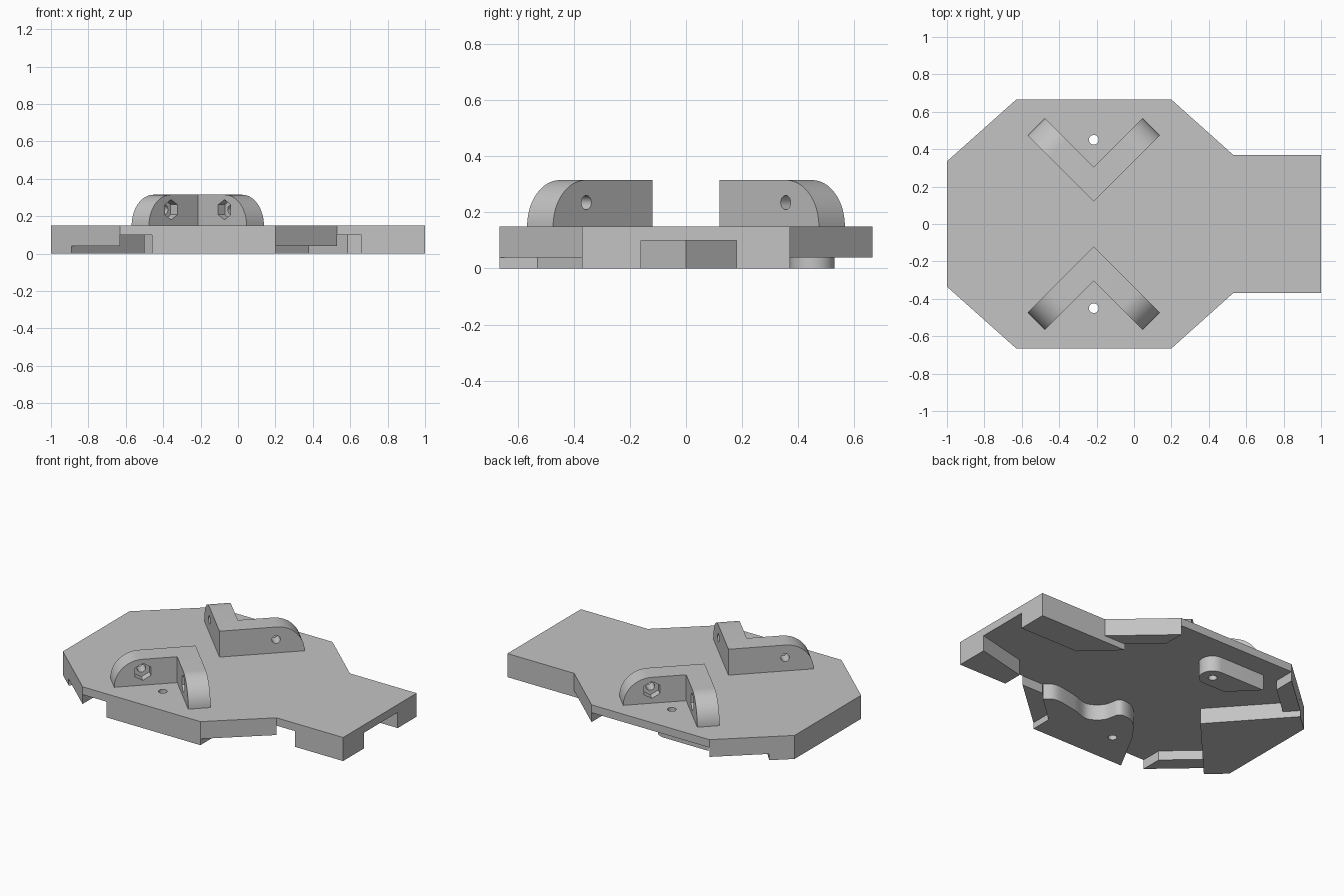
import bpy, bmesh, math
from mathutils import Vector, Matrix

cube = bpy.data.objects.get("Cube")
if cube:
    bpy.data.objects.remove(cube, do_unlink=True)

grey = bpy.data.materials.new("plain_grey")
grey.use_nodes = True
grey.diffuse_color = (0.55, 0.55, 0.55, 1)
grey.node_tree.nodes["Principled BSDF"].inputs["Base Color"].default_value = (0.55, 0.55, 0.55, 1)

CX = -0.215            # x of the bracket centre line
HOLE_Y = 0.45          # screw holes at +/- this y
CEIL, TOP = 0.10, 0.15  # underside and top of the deck


def finish(bm, name):
    bmesh.ops.recalc_face_normals(bm, faces=bm.faces)
    me = bpy.data.meshes.new(name)
    bm.to_mesh(me)
    bm.free()
    me.materials.append(grey)
    ob = bpy.data.objects.new(name, me)
    bpy.context.collection.objects.link(ob)
    return ob


def activate(ob):
    bpy.ops.object.select_all(action='DESELECT')
    ob.select_set(True)
    bpy.context.view_layer.objects.active = ob


def prism(name, outline, z0, z1):
    bm = bmesh.new()
    face = bm.faces.new([bm.verts.new((x, y, z0)) for x, y in outline])
    ext = bmesh.ops.extrude_face_region(bm, geom=[face])
    verts = [g for g in ext["geom"] if isinstance(g, bmesh.types.BMVert)]
    bmesh.ops.translate(bm, verts=verts, vec=(0, 0, z1 - z0))
    return finish(bm, name)


def drill(ob, centre, axis, radius, length, sides):
    """Cut a round or many-sided hole centred on a point."""
    bm = bmesh.new()
    # a corner of the section lies in the horizontal plane
    axis = Vector(axis).normalized()
    side = Vector((axis.y, -axis.x, 0)) if abs(axis.z) < 0.9 else Vector((1, 0, 0))
    rot = Matrix((side, axis.cross(side), axis)).transposed().to_4x4()
    bmesh.ops.create_cone(bm, cap_ends=True, segments=sides, radius1=radius, radius2=radius,
                          depth=length, matrix=Matrix.Translation(centre) @ rot)
    cutter = finish(bm, "hole_cutter")
    cutter.hide_render = True
    mod = ob.modifiers.new("hole", 'BOOLEAN')
    mod.operation, mod.solver, mod.object = 'DIFFERENCE', 'EXACT', cutter
    activate(ob)
    bpy.ops.object.modifier_apply(modifier=mod.name)
    bpy.data.objects.remove(cutter, do_unlink=True)


def smooth(ob):
    activate(ob)
    bpy.ops.object.shade_smooth_by_angle(angle=math.radians(30))


def spline(pts, steps=6):
    """Smooth path through the points."""
    p = [Vector(q) for q in [pts[0]] + pts + [pts[-1]]]
    out = []
    for a, b, c, d in zip(p, p[1:], p[2:], p[3:]):
        for i in range(steps):
            t = i / steps
            out.append(0.5 * (2 * b + (c - a) * t + (2 * a - 5 * b + 4 * c - d) * t * t
                              + (3 * b - a - 3 * c + d) * t ** 3))
    return out + [p[-1]]


def flip(outline):
    return [(x, -y) for x, y in outline]


# Deck: symmetric outline
half = [(1, 0.37), (0.53, 0.37), (0.2, 0.665), (-0.63, 0.665), (-1, 0.335)]
deck = prism("deck", half + flip(half)[::-1], CEIL, TOP)
for s in (-1, 1):
    drill(deck, (CX, s * HOLE_Y, 0.12), (0, 0, 1), 0.026, 0.2, 24)
smooth(deck)

# Shallow skirts under the slanted edges
front_skirt = [(0.53, 0.37), (0.2, 0.665), (0.2, 0.53), (0.38, 0.37)]
rear_skirt = [(-0.63, 0.665), (-0.63, 0.53), (-0.83, 0.35), (-0.89, 0.433)]
for side, f in (("left", list), ("right", flip)):
    prism("arm_skirt_" + side, f(front_skirt), 0.04, CEIL)
    prism("end_skirt_" + side, f(rear_skirt), 0.04, CEIL)

# Full-depth blocks under the deck
prism("end_wedge", [(-0.5, 0), (-0.89, 0.433), (-1, 0.335), (-1, -0.335), (-0.89, -0.433)], 0, CEIL)
prism("arm_block_back", [(1, 0.18), (1, 0.37), (0.38, 0.37), (0.585, 0.18)], 0, CEIL)
prism("arm_block_front", [(1, -0.37), (1, -0.16), (0.66, -0.24), (0.66, -0.37)], 0, CEIL)

# Wavy foot along the front edge
wave = spline([(0.38, -0.365), (0.31, -0.325), (0.16, -0.347), (0.04, -0.378), (-0.045, -0.32),
               (-0.08, -0.22), (-0.19, -0.24), (-0.3, -0.37)])
foot = prism("wavy_foot", [(-0.46, -0.665), (0.2, -0.665), (0.2, -0.53)] + wave, 0, CEIL)
drill(foot, (CX, -HOLE_Y, 0.05), (0, 0, 1), 0.026, 0.2, 24)
smooth(foot)

# Round-ended foot at the back
arc = [(CX + 0.08 * math.cos(a), HOLE_Y + 0.08 * math.sin(a))
       for a in (math.pi * (i / 16 - 0.5) for i in range(17))]
foot = prism("round_foot", arc + [(-0.53, 0.53), (-0.37, 0.37)], 0, CEIL)
drill(foot, (CX, HOLE_Y, 0.05), (0, 0, 1), 0.026, 0.2, 24)
smooth(foot)

# V-shaped brackets: one mitred arm mirrored about the centre line
THICK, LENGTH, HEIGHT, APEX = 0.131, 0.5, 0.165, 0.12
R = math.sqrt(0.5)


def bracket(name, sy):
    along, inward = Vector((R, sy * R, 0)), Vector((-R, sy * R, 0))
    apex = Vector((CX, sy * APEX, TOP))
    curve = [(LENGTH - HEIGHT + HEIGHT * math.cos(a), HEIGHT * math.sin(a))
             for a in (math.pi / 2 * i / 16 for i in range(17))]
    bm = bmesh.new()
    for sx in (1, -1):
        rings = []
        for t in (0, THICK):
            pts = [apex + along * s + inward * t + Vector((0, 0, z))
                   for s, z in [(t, 0)] + curve + [(t, HEIGHT)]]
            rings.append([bm.verts.new((CX + sx * (p.x - CX), p.y, p.z)) for p in pts])
        outer, inner = rings
        bm.faces.new(outer)
        bm.faces.new(inner)
        for i in range(len(outer) - 1):
            bm.faces.new((outer[i], outer[i + 1], inner[i + 1], inner[i]))
    bmesh.ops.remove_doubles(bm, verts=bm.verts, dist=1e-4)
    ob = finish(bm, name)
    # Bolt hole and hexagonal nut pocket in each arm
    for sx in (1, -1):
        axis = Vector((-R * sx, sy * R, 0))
        face = Vector((CX + sx * 0.235, sy * (APEX + 0.235), 0.235))
        drill(ob, face + axis * THICK / 2, axis, 0.025, 0.3, 24)
        drill(ob, face + axis * (THICK + 0.01), axis, 0.054, 0.12, 6)
    smooth(ob)


bracket("front_bracket", -1)
bracket("back_bracket", 1)
